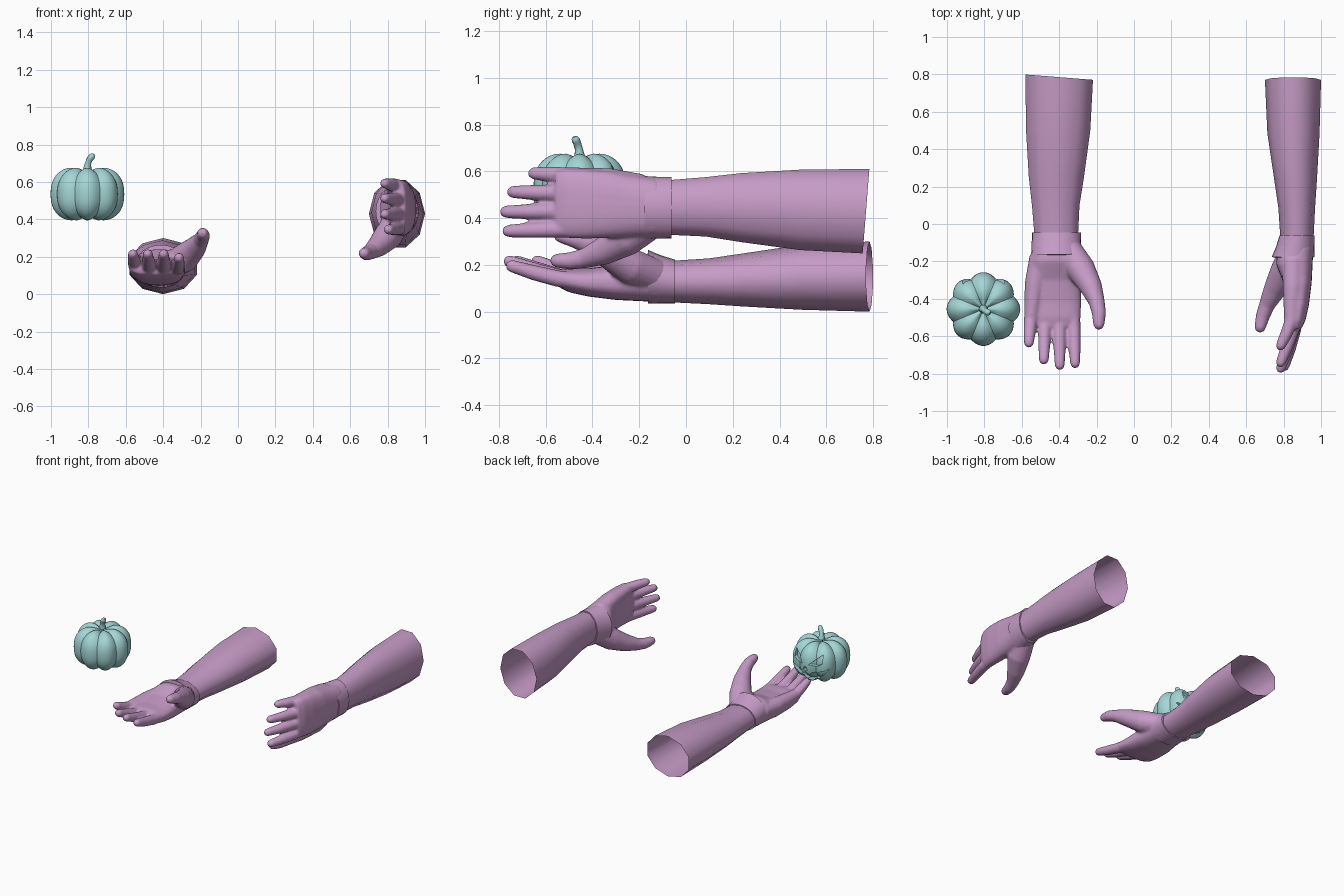
import bpy, bmesh, math
from mathutils import Vector, Matrix

cube = bpy.data.objects.get("Cube")
if cube:
    bpy.data.objects.remove(cube)


def material(name, rgb):
    m = bpy.data.materials.new(name)
    m.use_nodes = True
    m.diffuse_color = (*rgb, 1)
    m.node_tree.nodes["Principled BSDF"].inputs["Base Color"].default_value = (*rgb, 1)
    return m


MAUVE = material("mauve", (0.57, 0.33, 0.57))
TEAL = material("pale teal", (0.37, 0.67, 0.67))


def finish(name, bm, mat, angle=50):
    bmesh.ops.recalc_face_normals(bm, faces=bm.faces)
    me = bpy.data.meshes.new(name)
    bm.to_mesh(me)
    bm.free()
    me.materials.append(mat)
    ob = bpy.data.objects.new(name, me)
    bpy.context.collection.objects.link(ob)
    smooth(ob, angle)
    return ob


def smooth(ob, angle):
    bpy.ops.object.select_all(action="DESELECT")
    ob.select_set(True)
    bpy.context.view_layer.objects.active = ob
    bpy.ops.object.shade_smooth_by_angle(angle=math.radians(angle))


def bake(ob):
    """Replace the mesh by its modified result."""
    dg = bpy.context.evaluated_depsgraph_get()
    me = bpy.data.meshes.new_from_object(ob.evaluated_get(dg))
    ob.modifiers.clear()
    ob.data = me


def skin_rings(bm, rings, caps=True):
    loops = [[bm.verts.new(p) for p in ring] for ring in rings]
    n = len(loops[0])
    for a, b in zip(loops, loops[1:]):
        for i in range(n):
            j = (i + 1) % n
            bm.faces.new((a[i], a[j], b[j], b[i]))
    if caps:
        bm.faces.new(loops[0])
        bm.faces.new(loops[-1])


def oval(y, x0, x1, z0, z1, sides, power=1.0, slant=0.0):
    """Cross-section of the arm between the given x and z limits."""
    def bend(v):
        return math.copysign(abs(v) ** power, v)
    pts = []
    for i in range(sides):
        a = math.pi / 2 + math.tau * i / sides
        c, s = bend(math.cos(a)), bend(math.sin(a))
        pts.append(Vector(((x0 + x1) / 2 + c * (x1 - x0) / 2, y - slant * c,
                           (z0 + z1) / 2 + s * (z1 - z0) / 2)))
    return pts


def digit(bm, path, sides=16):
    """Round tapering tube through (x, y, z, radius) with a domed tip."""
    pts = [(Vector(p[:3]), p[3]) for p in path]
    end, r = pts[-1]
    way = (end - pts[-2][0]).normalized()
    pts += [(end + way * r * 0.6, r * 0.8), (end + way * r, r * 0.3)]
    rings = []
    for i, (c, r) in enumerate(pts):
        t = pts[min(i + 1, len(pts) - 1)][0] - pts[max(i - 1, 0)][0]
        q = t.to_track_quat("Z", "Y")
        rings.append([c + q @ Vector((r * math.cos(math.tau * k / sides),
                                      r * math.sin(math.tau * k / sides), 0))
                      for k in range(sides)])
    skin_rings(bm, rings)


# Forearm: open faceted sleeve
bm = bmesh.new()
skin_rings(bm, [oval(*s, 10, slant=k) for s, k in (
    ((0.785, -0.59, -0.21, 0.0, 0.30), 0.015),
    ((0.5, -0.586, -0.225, 0.008, 0.287), 0),
    ((0.25, -0.57, -0.26, 0.022, 0.25), 0),
    ((0.1, -0.552, -0.285, 0.032, 0.228), 0),
    ((-0.1, -0.535, -0.295, 0.042, 0.215), 0))], caps=False)
forearm = finish("right_forearm", bm, MAUVE, 60)

# Cuff: band around the wrist
bm = bmesh.new()
skin_rings(bm, [oval(*s, 24) for s in (
    (-0.046, -0.525, -0.305, 0.05, 0.20),
    (-0.046, -0.546, -0.284, 0.034, 0.222),
    (-0.11, -0.547, -0.282, 0.034, 0.242),
    (-0.162, -0.55, -0.275, 0.036, 0.264),
    (-0.165, -0.53, -0.295, 0.055, 0.24))])
cuff = finish("right_cuff", bm, MAUVE, 40)

# Hand: palm, heel, fingers and thumb fused into one skin
bm = bmesh.new()
skin_rings(bm, [oval(*s, 24, power=0.8) for s in (
    (-0.1, -0.54, -0.29, 0.04, 0.235),
    (-0.2, -0.555, -0.285, 0.045, 0.24),
    (-0.3, -0.57, -0.285, 0.05, 0.2),
    (-0.42, -0.58, -0.282, 0.065, 0.185),
    (-0.5, -0.582, -0.285, 0.083, 0.185),
    (-0.545, -0.57, -0.3, 0.105, 0.175))])
digit(bm, [(-0.5, -0.18, 0.15, 0.06), (-0.53, -0.32, 0.15, 0.055),
           (-0.55, -0.5, 0.16, 0.038)])
for base, tip, length, rise in ((-0.548, -0.562, -0.635, 0.215),
                                (-0.475, -0.482, -0.725, 0.215),
                                (-0.4, -0.397, -0.755, 0.215),
                                (-0.325, -0.315, -0.745, 0.195)):
    start = Vector((base, -0.44, 0.13 if base > -0.5 else 0.15))
    end = Vector((tip, length, rise))
    knuckle = start.lerp(end, 0.35) - Vector((0, 0, 0.012))
    joint = start.lerp(end, 0.7) - Vector((0, 0, 0.008))
    digit(bm, [(*start, 0.036), (*knuckle, 0.036), (*joint, 0.033), (*end, 0.027)])
digit(bm, [(-0.36, -0.12, 0.15, 0.07), (-0.285, -0.24, 0.195, 0.078),
           (-0.228, -0.34, 0.25, 0.06), (-0.198, -0.42, 0.29, 0.043),
           (-0.187, -0.48, 0.312, 0.038), (-0.188, -0.535, 0.325, 0.031)])
hand = finish("right_hand", bm, MAUVE)
remesh = hand.modifiers.new("fuse", "REMESH")
remesh.mode = "VOXEL"
remesh.voxel_size = 0.009
relax = hand.modifiers.new("relax", "SMOOTH")
relax.factor = 0.5
relax.iterations = 5
bake(hand)
smooth(hand, 60)

# Left arm: mirrored and turned so that the palm faces inward
turn = Matrix(((0, 0, -1, 1.0), (0, 1, 0, -0.015), (-1, 0, 0, 0.03), (0, 0, 0, 1)))
for ob in (forearm, cuff, hand):
    twin = ob.copy()
    twin.data = ob.data.copy()
    twin.name = ob.name.replace("right", "left")
    twin.data.transform(turn)
    twin.data.flip_normals()
    bpy.context.collection.objects.link(twin)

# Pumpkin: eight-lobed body with dimpled ends
CENTRE = Vector((-0.805, -0.455, 0.535))


def pumpkin(name, size):
    bm = bmesh.new()
    rings = []
    for i in range(25):
        phi = math.radians(-89.5 + 179 * i / 24)
        r = 0.197 * math.cos(phi) ** 0.65
        z = math.copysign(0.15 * abs(math.sin(phi)) ** 0.85, phi)
        z *= 1 - 0.22 * math.exp(-(r / 0.06) ** 2)
        ring = []
        for k in range(80):
            a = math.tau * k / 80
            lobe = 1 - 0.11 * (1 - abs(math.cos(4 * a)))
            ring.append(CENTRE + size * lobe * Vector((r * math.cos(a), r * math.sin(a), z)))
        rings.append(ring)
    skin_rings(bm, rings)
    return finish(name, bm, TEAL, 40)


body = pumpkin("pumpkin_body", 1.0)
pumpkin("pumpkin_core", 0.87)

# Carved face on the back: eyes, nose and jagged mouth
eye = [(0.025, 0.015), (0.075, 0.005), (0.115, 0.03), (0.11, 0.09)]
shapes = [eye, [(-x, z) for x, z in eye],
          [(-0.02, -0.03), (0.02, -0.03), (0, 0.005)]]
upper, lower = [], []
for i in range(13):
    x = -0.15 + 0.025 * i
    mid = -0.085 + 3.2 * x * x
    half = 0.028 * (1 - (x / 0.155) ** 2) + 0.003
    tooth = 0.012 * (-1) ** i * (1 - abs(x) / 0.15)
    upper.append((x, mid + half + tooth))
    lower.append((x, mid - half + tooth))
shapes.append(upper + lower[::-1])
bm = bmesh.new()
for shape in shapes:
    skin_rings(bm, [[CENTRE + Vector((x, y, z)) for x, z in shape] for y in (0.03, 0.3)])
cutter = finish("face_cutter", bm, TEAL)
cutter.hide_render = True
carve = body.modifiers.new("carve", "BOOLEAN")
carve.operation = "DIFFERENCE"
carve.solver = "EXACT"
carve.object = cutter
bake(body)
bpy.data.objects.remove(cutter)
smooth(body, 40)

# Stem: curved and blunt
bm = bmesh.new()
digit(bm, [(-0.805, -0.455, 0.63, 0.036), (-0.805, -0.455, 0.665, 0.024),
           (-0.803, -0.458, 0.695, 0.017), (-0.793, -0.466, 0.722, 0.017),
           (-0.782, -0.472, 0.735, 0.018)], 10)
finish("pumpkin_stem", bm, TEAL, 40)
